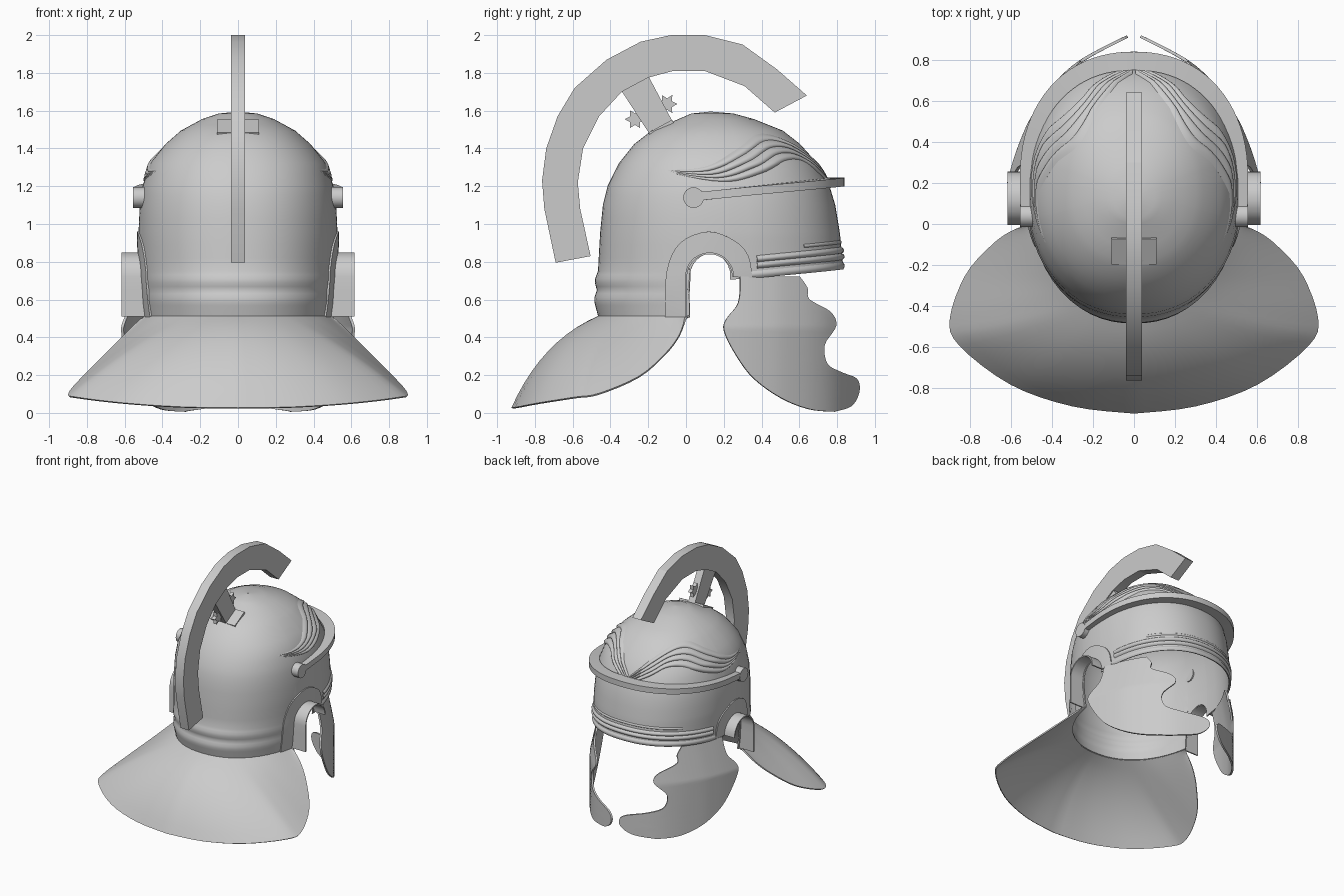
import bpy, bmesh, math
from mathutils import Vector

cube = bpy.data.objects.get("Cube")
if cube:
    bpy.data.objects.remove(cube)

metal = bpy.data.materials.new("plain_grey_metal")
metal.use_nodes = True
GREY = (0.6, 0.6, 0.6, 1)
metal.diffuse_color = GREY
metal.node_tree.nodes["Principled BSDF"].inputs["Base Color"].default_value = GREY

# Bowl sections: height, half width, back, front
SECTIONS = [(.51, .495, -.46, .835), (.56, .5, -.473, .835), (.6, .505, -.483, .835),
            (.65, .508, -.467, .835), (.7, .512, -.48, .835), (.75, .515, -.461, .83),
            (.95, .522, -.45, .81), (1.1, .515, -.435, .785), (1.2, .5, -.41, .755),
            (1.32, .46, -.35, .69), (1.42, .38, -.27, .6), (1.49, .3, -.18, .51),
            (1.55, .19, -.04, .36), (1.58, .1, .03, .25), (1.59, .004, .127, .133)]


def section(z):
    z = min(max(z, SECTIONS[0][0]), SECTIONS[-1][0])
    for lo, hi in zip(SECTIONS, SECTIONS[1:]):
        if z <= hi[0]:
            f = (z - lo[0]) / (hi[0] - lo[0])
            return [p + (q - p) * f for p, q in zip(lo[1:], hi[1:])]


def drape(deg, z, off=0.0):
    """Point on the bowl at an angle from +x, pushed outward by off."""
    w, back, front = section(z)
    c, s = math.cos(math.radians(deg)), math.sin(math.radians(deg))
    k = (abs(c) ** 2.2 + abs(s) ** 2.2) ** (-1 / 2.2)
    return Vector(((w + off) * c * k, (back + front) / 2 + ((front - back) / 2 + off) * s * k, z))


def drape_y(y, z, off=0.0):
    """Point on the +x side of the bowl at a given y."""
    w, back, front = section(z)
    s = min(abs((y - (back + front) / 2) / ((front - back) / 2)), 1)
    return Vector((w * (1 - s ** 2.2) ** (1 / 2.2) + off, y, z))


def smooth(pts, n):
    """Catmull-Rom curve through points, n samples per span."""
    out, m = [], len(pts)
    for i in range(m - 1):
        a, b, c, d = (Vector(pts[min(max(i + k, 0), m - 1)]) for k in (-1, 0, 1, 2))
        for j in range(n):
            t = j / n
            out.append(.5 * (2 * b + (c - a) * t + (2 * a - 5 * b + 4 * c - d) * t * t
                             + (3 * b - a - 3 * c + d) * t ** 3))
    return out + [Vector(pts[-1])]


def resample(pts, n):
    out = []
    for i in range(n):
        f = i / (n - 1) * (len(pts) - 1)
        k = min(int(f), len(pts) - 2)
        out.append(pts[k].lerp(pts[k + 1], f - k))
    return out


def finish(name, bm, thick=0, mirror=False, angle=35):
    bmesh.ops.remove_doubles(bm, verts=bm.verts, dist=.0005)
    bmesh.ops.recalc_face_normals(bm, faces=bm.faces)
    mesh = bpy.data.meshes.new(name)
    bm.to_mesh(mesh)
    bm.free()
    mesh.materials.append(metal)
    ob = bpy.data.objects.new(name, mesh)
    bpy.context.collection.objects.link(ob)
    if thick:
        mod = ob.modifiers.new("thickness", 'SOLIDIFY')
        mod.thickness, mod.offset = thick, 0
    if mirror:
        ob.modifiers.new("other_side", 'MIRROR').use_mirror_merge = False
    bpy.ops.object.select_all(action='DESELECT')
    ob.select_set(True)
    bpy.context.view_layer.objects.active = ob
    bpy.ops.object.convert(target='MESH')
    bpy.ops.object.shade_smooth_by_angle(angle=math.radians(angle))


def grid(name, rows, wrap=False, caps=False, **kw):
    bm = bmesh.new()
    vs = [[bm.verts.new(p) for p in r] for r in rows]
    n = len(rows[0])
    for r, q in zip(vs, vs[1:]):
        for i in range(n if wrap else n - 1):
            j = (i + 1) % n
            bm.faces.new((r[i], r[j], q[j], q[i]))
    if caps:
        bm.faces.new(vs[0])
        bm.faces.new(vs[-1])
    finish(name, bm, **kw)


def slab(name, outline, half, x=0.0, **kw):
    """Outline in (y, z) extruded across x."""
    bm = bmesh.new()
    f = bm.faces.new([bm.verts.new((x - half, y, z)) for y, z in outline])
    ext = bmesh.ops.extrude_face_region(bm, geom=[f])["geom"]
    bmesh.ops.translate(bm, vec=(2 * half, 0, 0), verts=[v for v in ext if isinstance(v, bmesh.types.BMVert)])
    finish(name, bm, **kw)


# Bowl with ear openings
EAR = .125


def lower_edge(y):
    if y < 0:
        return .51
    if y <= 2 * EAR:
        return .72 + math.sqrt(max(0, EAR ** 2 - (y - EAR) ** 2))
    return .705 + .1 * (y - 2 * EAR)


def angle_of(y):
    s = min(max((y - .185) / .645, -1), 1)
    return math.degrees(math.atan2(math.copysign(abs(s) ** 1.1, s), (1 - abs(s) ** 2.2) ** .5))


half_ys = [-.001] + [EAR - EAR * math.cos(math.pi * i / 12) for i in range(13)] + [2 * EAR + .002]
half = [(angle_of(y), lower_edge(y)) for y in half_ys]
half += [(a, .51) for a in range(-90, int(half[0][0]) - 3, 6)]
half += [(a, lower_edge(.185 + .645 * math.sin(math.radians(a)))) for a in range(14, 91, 4)]
half.sort()
cols = half + [(180 - a, z) for a, z in reversed(half)]
SPLIT = .96
rows = []
low = [.51 + .02 * i for i in range(13)] + [.82, .89]
for z in low:
    rows.append([drape(a, e + (SPLIT - e) * (z - .51) / (SPLIT - .51)) for a, e in cols])
for z in (SPLIT, 1.03, 1.1, 1.15, 1.2, 1.26, 1.32, 1.37, 1.42, 1.46, 1.49, 1.52, 1.55, 1.568, 1.58, 1.59):
    rows.append([drape(a, z) for a, e in cols])
grid("helmet_bowl", rows, thick=.01, angle=60)

# Flared neck guard
rim = smooth([(.5, 0, .51), (.6, -.035, .41), (.7, -.11, .31), (.82, -.25, .19), (.895, -.46, .1),
              (.85, -.59, .08), (.6, -.78, .05), (.3, -.885, .03), (0, -.92, .025)], 4)
neck = [drape(angle_of(0) + (-90 - angle_of(0)) * i / (len(rim) - 1), .51) for i in range(len(rim))]
rows = []
for i, (p, q) in enumerate(zip(neck, rim)):
    back = i / (len(rim) - 1)
    bulge = back * back * (3 - 2 * back)
    mid = (p + q) / 2 + Vector((0, -.07 * bulge, .115 * bulge - .02 * math.sin(math.pi * back)))
    rows.append([p * (1 - t) ** 2 + mid * 2 * t * (1 - t) + q * t * t for t in [k / 10 for k in range(11)]])
rows += [[Vector((-p.x, p.y, p.z)) for p in r] for r in reversed(rows[:-1])]
grid("neck_guard", rows, thick=.01, angle=60)

# Ear surrounds: flat arch and outward lip
arch = [Vector((0, .51)), Vector((0, .62))]
arch += [Vector((EAR - EAR * math.cos(math.pi * i / 14), .72 + EAR * math.sin(math.pi * i / 14))) for i in range(15)]
outer = resample(smooth([(-.11, .51), (-.1, .75), (-.03, .9), (.12, .96), (.26, .91), (.33, .83), (.35, .715)], 4), 25)
inner = resample(arch, 25)
grid("ear_arch", [[drape_y(*p.lerp(q, t), .006) for t in (0, .33, .66, 1)] for p, q in zip(inner, outer)],
     thick=.016, mirror=True)
grid("ear_lip", [[drape_y(p.x, p.y), Vector((.617, p.x, p.y))] for p in inner], thick=.01, mirror=True)


# Brow band with ridges and a small strip above it
def band(name, a0, rise, height, ridges, depth):
    out = []
    for i in range(49):
        a = a0 + (180 - 2 * a0) * i / 48
        y = .185 + .645 * math.sin(math.radians(a))
        z = .705 + rise + .1 * (y - .26)
        n = ridges * 6
        out.append([drape(a, z + height * k / n, .002 + depth * abs(math.sin(math.pi * ridges * k / n)))
                    for k in range(n + 1)])
    grid(name, out, thick=.006, angle=50)


band("brow_rim", 10, 0, .035, 1, .008)
band("brow_ridges", 17, .05, .065, 2, .013)
band("brow_strip", 42, .135, .015, 1, .005)

# Visor bar and its rounded ends
rows = []
for i in range(53):
    a = -13 + 206 * i / 52
    s = math.sin(math.radians(a))
    z, d = 1.135 + .065 * s, .045 + .04 * max(s, 0)
    base = drape(a, z, -.005)
    front = drape(a, z, d)
    up = Vector((0, 0, .045))
    rows.append([base, front, front + up, base + up])
grid("visor_bar", rows, wrap=True, caps=True)
disc = [(.04 + .055 * math.cos(t * math.pi / 8), 1.14 + .055 * math.sin(t * math.pi / 8)) for t in range(16)]
slab("visor_end", disc, .03, x=.525, mirror=True)

# Swept wave relief on the brow
top = smooth([(89, 1.25), (72, 1.38), (52, 1.46), (32, 1.47), (12, 1.39), (-8, 1.3), (-31, 1.285)], 6)
bottom = smooth([(89, 1.2), (72, 1.27), (58, 1.335), (42, 1.335), (24, 1.27), (2, 1.225), (-31, 1.28)], 6)
rows = []
for i, (p, q) in enumerate(zip(bottom, top)):
    fade = min(1, (len(top) - 1 - i) / 10)
    rows.append([drape(*p.lerp(q, k / 24), fade * (.003 + .014 * abs(math.sin(math.pi * k / 6))))
                 for k in range(25)])
grid("brow_waves", rows, thick=.006, mirror=True, angle=50)

# Cheek guards: flared at the back edge, curving in to meet under the chin
front_edge = resample(smooth([(.6, .72), (.64, .66), (.65, .6), (.76, .535), (.79, .46), (.73, .36), (.745, .26),
                              (.82, .215), (.9, .18), (.912, .11), (.87, .035), (.78, .008)], 6), 56)
back_edge = resample(smooth([(.285, .72), (.285, .64), (.27, .57), (.215, .5), (.2, .44), (.25, .33), (.35, .19),
                             (.5, .08), (.65, .02), (.78, .006)], 6), 56)
plan = smooth([(.19, .615), (.3, .585), (.4, .55), (.52, .495), (.68, .385), (.8, .25), (.92, .02)], 6)


def cheek_point(p):
    for a, b in zip(plan, plan[1:]):
        if p.x <= b.x:
            x = a.y + (b.y - a.y) * (p.x - a.x) / (b.x - a.x)
            return Vector((x - .065 * max(0, (p.y - .45) / .27), p.x, p.y))


grid("cheek_guard", [[cheek_point(p.lerp(q, k / 16)) for k in range(17)] for p, q in zip(back_edge, front_edge)],
     thick=.014, mirror=True, angle=50)

# Crest
crest_out = [(.64, 1.68), (.48, 1.82), (.3, 1.95), (.1, 2), (-.08, 2), (-.24, 1.965), (-.42, 1.87), (-.59, 1.72),
             (-.68, 1.57), (-.74, 1.4), (-.762, 1.23), (-.75, 1.08), (-.69, .795)]
crest_in = [(-.505, .83), (-.56, 1.08), (-.573, 1.22), (-.545, 1.4), (-.46, 1.57), (-.34, 1.7), (-.2, 1.775),
            (-.07, 1.81), (.1, 1.81), (.31, 1.73), (.47, 1.59)]
slab("crest", crest_out + crest_in, .038, angle=20)

# Crest holder: post, foot plate and star knobs
slab("crest_post", [(-.345, 1.71), (-.2, 1.785), (-.075, 1.55), (-.195, 1.48)], .03)
slab("crest_foot", [(-.19, 1.468), (-.066, 1.536), (-.074, 1.552), (-.198, 1.484)], .11)
for side, (cy, cz) in (("back", (-.27, 1.555)), ("front", (-.1, 1.635))):
    star = []
    for k in range(12):
        r = .055 if k % 2 == 0 else .03
        star.append((cy + r * math.cos(k * math.pi / 6), cz + r * math.sin(k * math.pi / 6)))
    slab(side + "_star_knob", star, .015)
